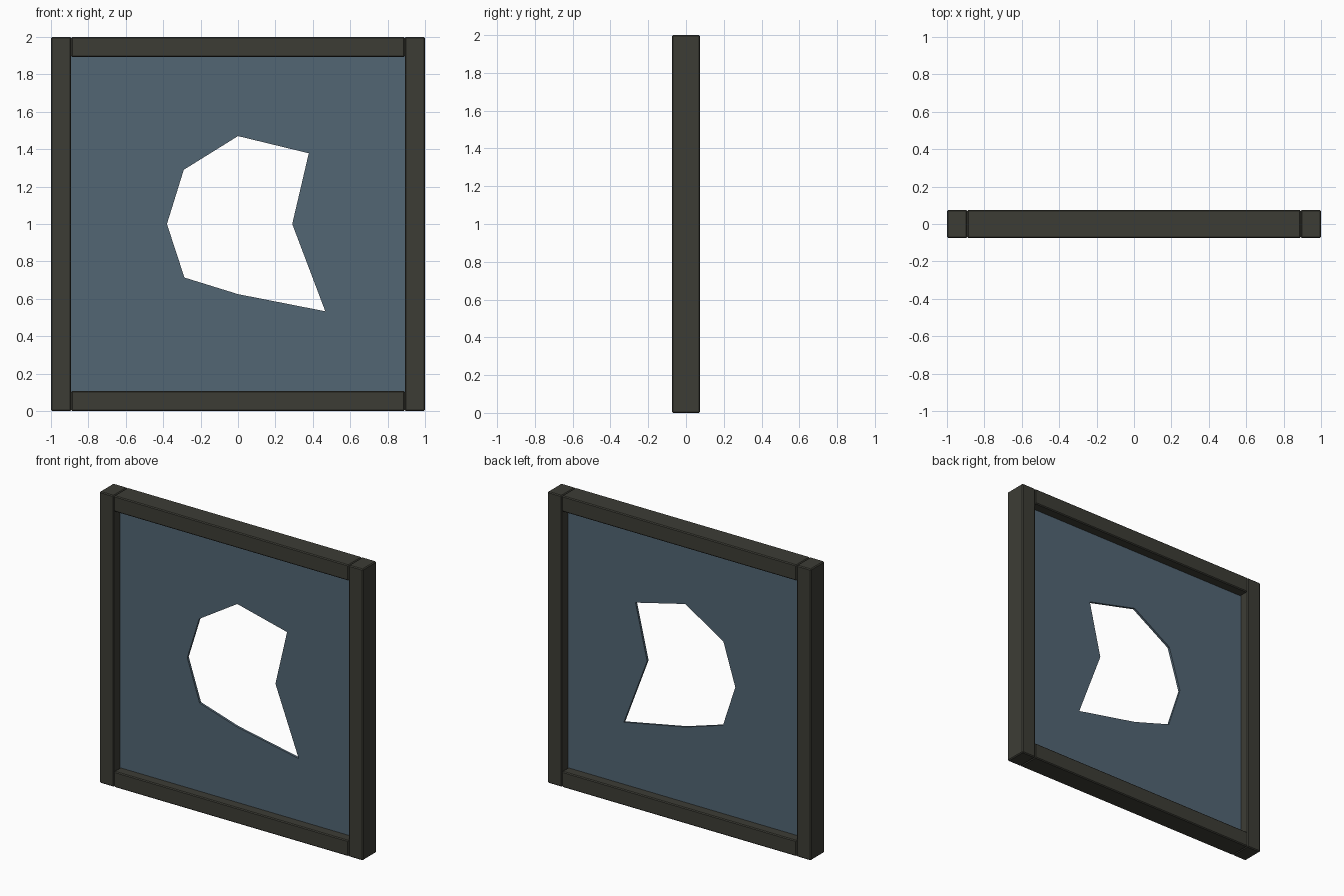
import bpy, bmesh
from math import sin, cos, pi

cube = bpy.data.objects.get("Cube")
if cube:
    bpy.data.objects.remove(cube, do_unlink=True)


def material(name, color):
    mat = bpy.data.materials.new(name)
    mat.use_nodes = True
    mat.diffuse_color = color
    mat.node_tree.nodes["Principled BSDF"].inputs["Base Color"].default_value = color
    return mat


FRAME = material("dark frame", (0.046, 0.046, 0.036, 1))
GLASS = material("blue grey glass", (0.085, 0.132, 0.175, 1))
DEPTH = 0.15


def add_object(name, bm, mat):
    bmesh.ops.recalc_face_normals(bm, faces=bm.faces)
    mesh = bpy.data.meshes.new(name)
    bm.to_mesh(mesh)
    bm.free()
    mesh.materials.append(mat)
    obj = bpy.data.objects.new(name, mesh)
    bpy.context.collection.objects.link(obj)
    return obj


def beam(name, center, size):
    bm = bmesh.new()
    bmesh.ops.create_cube(bm, size=1)
    bmesh.ops.scale(bm, vec=size, verts=bm.verts)
    bmesh.ops.translate(bm, vec=center, verts=bm.verts)
    obj = add_object(name, bm, FRAME)
    bevel = obj.modifiers.new("soft edge", "BEVEL")
    bevel.width = 0.006
    bevel.segments = 1


# Frame: full-height posts with rails fitted between them
for side, s in (("left", 1), ("right", -1)):
    beam(side + "_post", (s * 0.946, 0, 1), (0.108, DEPTH, 2))
for side, s in (("top", 1), ("bottom", -1)):
    beam(side + "_rail", (0, 0, 1 + s * 0.946), (1.784, DEPTH, 0.108))

# Glass pane: jagged hole bridged to a square border, one point every 45 degrees
hole_radii = [0.29, 0.535, 0.47, 0.41, 0.38, 0.405, 0.375, 0.66]
HALF, THICK = 0.9, 0.016
bm = bmesh.new()
inner, outer = [], []
for i, r in enumerate(hole_radii):
    c, s = cos(i * pi / 4), sin(i * pi / 4)
    k = HALF / max(abs(c), abs(s))
    inner.append(bm.verts.new((r * c, -THICK / 2, 1 + r * s)))
    outer.append(bm.verts.new((k * c, -THICK / 2, 1 + k * s)))
for i in range(len(inner)):
    j = (i + 1) % len(inner)
    bm.faces.new((inner[i], outer[i], outer[j], inner[j]))
front = list(bm.faces)
ext = bmesh.ops.extrude_face_region(bm, geom=front, use_keep_orig=True)
new_verts = [g for g in ext["geom"] if isinstance(g, bmesh.types.BMVert)]
bmesh.ops.translate(bm, vec=(0, THICK, 0), verts=new_verts)
add_object("broken_glass_pane", bm, GLASS)
